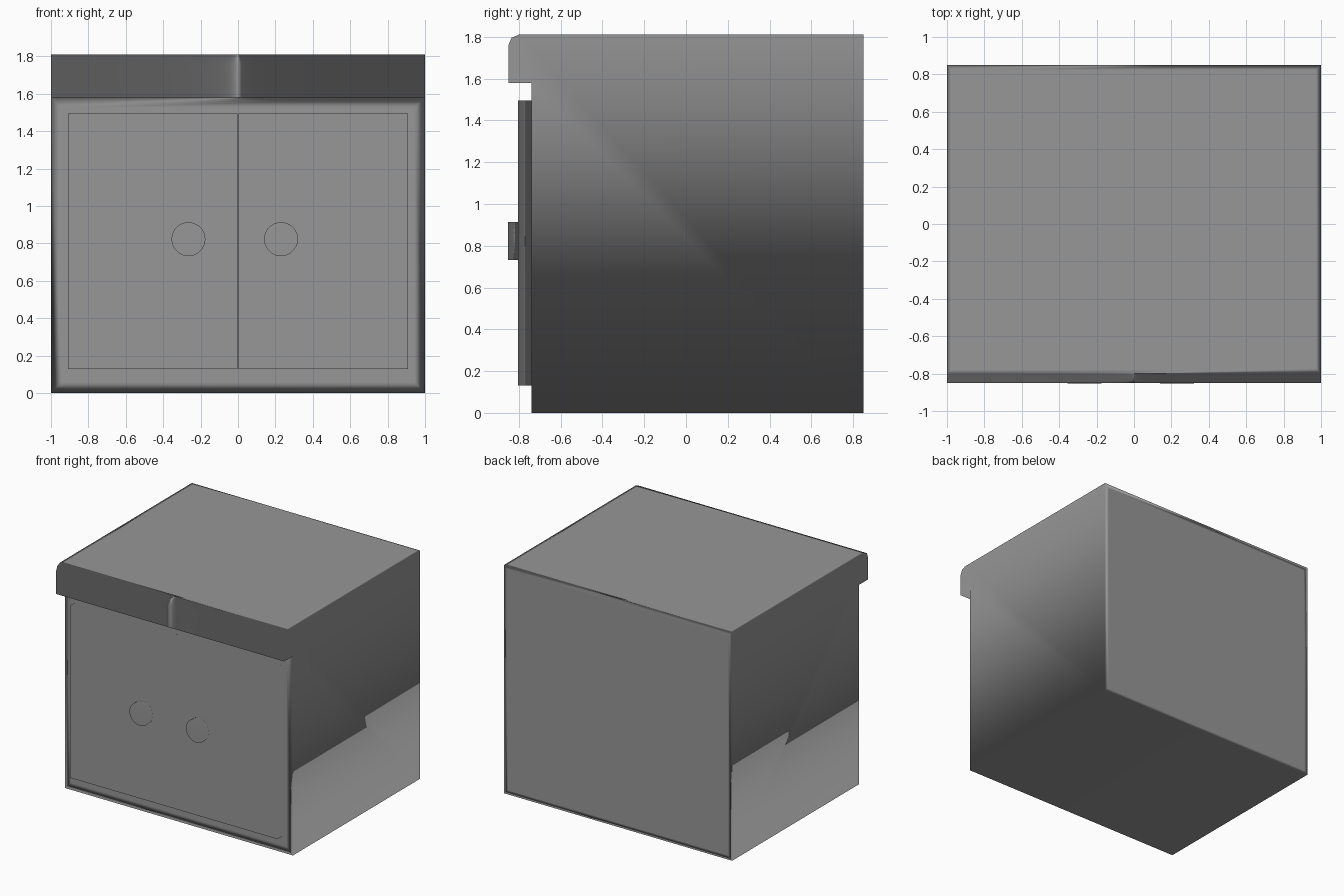
import bpy, bmesh
from math import pi

if "Cube" in bpy.data.objects:
    bpy.data.objects.remove(bpy.data.objects["Cube"])

grey = bpy.data.materials.new("dark_grey")
grey.diffuse_color = (0.31, 0.31, 0.31, 1)
grey.use_nodes = True
grey.node_tree.nodes["Principled BSDF"].inputs["Base Color"].default_value = grey.diffuse_color


def soft(obj):
    """Dark grey, smooth shading that keeps the large faces flat."""
    obj.data.materials.append(grey)
    for p in obj.data.polygons:
        p.use_smooth = True
    obj.modifiers.new("soft_edges", 'WEIGHTED_NORMAL').weight = 70


def extrude_profile(name, pts, direction, margins=()):
    """Sweep a closed outline; margins = (axis, position, inset) adds edge loops inside a face."""
    bm = bmesh.new()
    face = bm.faces.new([bm.verts.new(p) for p in pts])
    new = bmesh.ops.extrude_face_region(bm, geom=[face])["geom"]
    verts = [v for v in new if isinstance(v, bmesh.types.BMVert)]
    bmesh.ops.translate(bm, verts=verts, vec=direction)
    bmesh.ops.recalc_face_normals(bm, faces=bm.faces)
    for axis, pos, inset in margins:
        faces = [f for f in bm.faces if all(abs(v.co[axis] - pos) < 1e-4 for v in f.verts)]
        bmesh.ops.inset_individual(bm, faces=faces, thickness=inset)
    mesh = bpy.data.meshes.new(name)
    bm.to_mesh(mesh)
    bm.free()
    obj = bpy.data.objects.new(name, mesh)
    bpy.context.collection.objects.link(obj)
    soft(obj)
    return obj


# Cabinet body with overhanging, rounded top lip (side outline as y, z)
side = [(-0.74, 0), (0.85, 0), (0.85, 1.81), (-0.80, 1.81), (-0.835, 1.795),
        (-0.85, 1.76), (-0.85, 1.58), (-0.74, 1.58)]
extrude_profile("cabinet_body", [(-1, y, z) for y, z in side], (2, 0, 0),
                [(1, -0.74, 0.08), (1, 0.85, 0.05), (2, 1.81, 0.04)])

# Pair of doors meeting in the middle (plan outline as x, y)
plan = [(0.001, -0.735), (0.91, -0.735), (0.91, -0.805), (0.003, -0.805)]
for label, sign in (("left", -1), ("right", 1)):
    extrude_profile(label + "_door", [(sign * x, y, 0.13) for x, y in plan], (0, 0, 1.365))

# Round door knobs
for label, x in (("left", -0.265), ("right", 0.23)):
    bpy.ops.mesh.primitive_cylinder_add(vertices=20, radius=0.091, depth=0.06,
                                        location=(x, -0.822, 0.823),
                                        rotation=(pi / 2, 0, 0))
    knob = bpy.context.object
    knob.name = label + "_knob"
    soft(knob)
